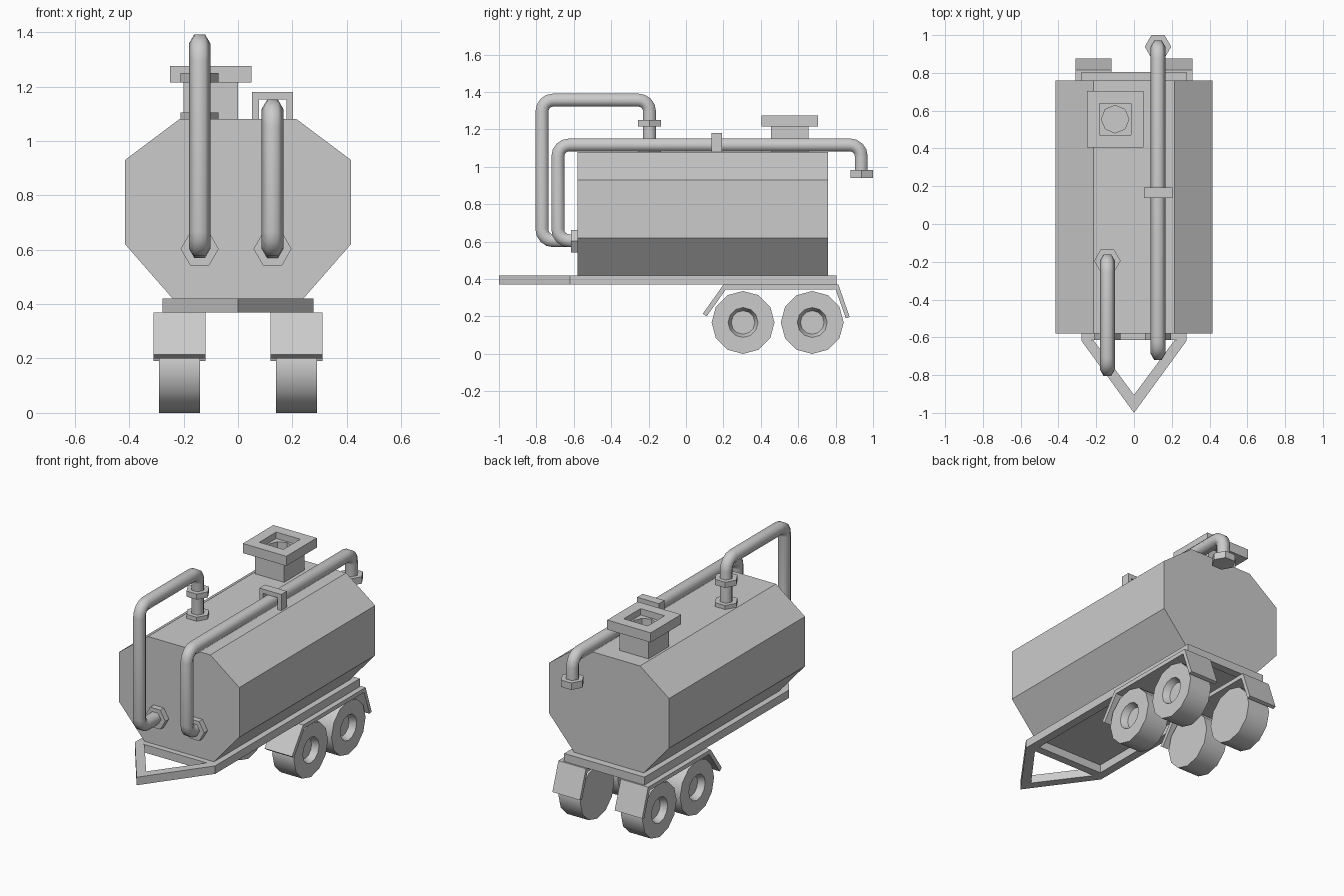
import bpy, bmesh, math
from mathutils import Vector

if "Cube" in bpy.data.objects:
    bpy.data.objects.remove(bpy.data.objects["Cube"], do_unlink=True)

GREY = (0.6, 0.6, 0.6, 1)
mat = bpy.data.materials.new("plain_grey")
mat.use_nodes = True
mat.diffuse_color = GREY
mat.node_tree.nodes["Principled BSDF"].inputs["Base Color"].default_value = GREY


def loft(name, rings, smooth=None):
    """Skin a list of equal-length point rings and cap both ends."""
    bm = bmesh.new()
    loops = [[bm.verts.new(p) for p in ring] for ring in rings]
    n = len(loops[0])
    for a, b in zip(loops, loops[1:]):
        for i in range(n):
            j = (i + 1) % n
            bm.faces.new((a[i], a[j], b[j], b[i]))
    bm.faces.new(loops[0][::-1])
    bm.faces.new(loops[-1])
    bmesh.ops.recalc_face_normals(bm, faces=bm.faces)
    mesh = bpy.data.meshes.new(name)
    bm.to_mesh(mesh)
    bm.free()
    mesh.materials.append(mat)
    if smooth:
        mesh.shade_smooth()
        mesh.set_sharp_from_angle(angle=math.radians(smooth))
    obj = bpy.data.objects.new(name, mesh)
    bpy.context.collection.objects.link(obj)
    return obj


def place(axis, u, v, t):
    return {"x": (t, u, v), "y": (u, t, v), "z": (u, v, t)}[axis]


def prism(name, outline, axis, start, end):
    return loft(name, [[place(axis, u, v, t) for u, v in outline] for t in (start, end)])


def box(name, x, y, z):
    return prism(name, [(x[0], y[0]), (x[1], y[0]), (x[1], y[1]), (x[0], y[1])], "z", *z)


def ngon(sides, radius, cu, cv, turn=0):
    angles = [math.radians(turn) + math.tau * i / sides for i in range(sides)]
    return [(cu + radius * math.cos(a), cv + radius * math.sin(a)) for a in angles]


def turned(name, axis, sides, centre, profile, turn=0, smooth=None):
    """Stack n-gons of (position, radius) along an axis."""
    return loft(name, [[place(axis, u, v, t) for u, v in ngon(sides, r, *centre, turn)]
                       for t, r in profile], smooth)


def pipe(name, x, corners, radius=0.04, bend=0.06, steps=4):
    """Hexagonal pipe through (y, z) corners with rounded bends."""
    pts = [Vector(c) for c in corners]
    path = [(pts[0], (pts[1] - pts[0]).normalized())]
    for a, b, c in zip(pts, pts[1:], pts[2:]):
        d0, d1 = (b - a).normalized(), (c - b).normalized()
        centre = b - d0 * bend + d1 * bend
        for i in range(steps + 1):
            t = math.pi / 2 * i / steps
            path.append((centre - d1 * bend * math.cos(t) + d0 * bend * math.sin(t),
                         d0 * math.cos(t) + d1 * math.sin(t)))
    path.append((pts[-1], (pts[-1] - pts[-2]).normalized()))
    rings = [[(x + u, p.x - d.y * v, p.y + d.x * v) for u, v in ngon(6, radius, 0, 0)]
             for p, d in path]
    return loft(name, rings, 70)


# Tank body
half = [(0.24, 0.42), (0.415, 0.62), (0.415, 0.93), (0.215, 1.08)]
prism("tank", half + [(-x, z) for x, z in half[::-1]], "y", -0.58, 0.76)

# Chassis frame and drawbar
BASE = (0.37, 0.42)
for side, s in (("left", 1), ("right", -1)):
    box(side + "_rail", sorted((s * 0.225, s * 0.277)), (-0.62, 0.805), BASE)
box("front_crossbar", (-0.225, 0.225), (-0.615, -0.565), BASE)
box("rear_crossbar", (-0.225, 0.225), (0.755, 0.805), BASE)
prism("drawbar", [(-0.277, -0.62), (0, -1), (0.277, -0.62), (0.215, -0.615),
                  (0, -0.905), (-0.215, -0.615)], "z", *BASE)

# Wheels with hub recess on the outside, and bent fenders
fender = [(0.09, 0.215), (0.2, 0.37), (0.815, 0.37), (0.875, 0.197),
          (0.855, 0.19), (0.8, 0.345), (0.213, 0.345), (0.11, 0.2)]
for side, s in (("left", 1), ("right", -1)):
    for end, y in (("front", 0.305), ("rear", 0.675)):
        turned(f"{side}_{end}_wheel", "x", 12, (y, 0.168),
               [(s * 0.14, 0.168), (s * 0.29, 0.168), (s * 0.29, 0.08), (s * 0.25, 0.063)],
               smooth=40)
    prism(side + "_fender", fender, "x", s * 0.12, s * 0.31)

# Filler hatch: square neck and collar with a stepped well
R2 = math.sqrt(2)
hatch = turned("filler_hatch", "z", 4, (-0.1, 0.555),
               [(1.07, 0.1 * R2), (1.215, 0.1 * R2), (1.215, 0.15 * R2), (1.275, 0.15 * R2),
                (1.275, 0.083 * R2), (1.235, 0.083 * R2)], turn=45)
cutter = turned("hatch_well_cutter", "z", 8, (-0.1, 0.555), [(1.18, 0.073), (1.25, 0.073)])
cutter.hide_render = True
cutter.hide_set(True)
cut = hatch.modifiers.new("well", "BOOLEAN")
cut.operation = "DIFFERENCE"
cut.object = cutter

# Pipes
TALL, LOW = -0.141, 0.127
pipe("tall_pipe", TALL, [(-0.57, 0.605), (-0.77, 0.605), (-0.77, 1.357), (-0.195, 1.357), (-0.195, 1.07)])
pipe("long_pipe", LOW, [(-0.57, 0.605), (-0.685, 0.605), (-0.685, 1.117), (0.937, 1.117), (0.937, 0.96)])

# Hexagonal pipe flanges
for name, x, axis, c, a, b in (
        ("tall_pipe_tank_flange", TALL, "y", 0.603, -0.615, -0.58),
        ("long_pipe_tank_flange", LOW, "y", 0.603, -0.615, -0.58),
        ("tall_pipe_roof_flange", TALL, "z", -0.195, 1.08, 1.105),
        ("tall_pipe_joint", TALL, "z", -0.195, 1.215, 1.25),
        ("long_pipe_outlet", LOW, "z", 0.939, 0.94, 0.983)):
    prism(name, ngon(6, 0.07, x, c), axis, a, b)

# Clamp over the long pipe
prism("pipe_clamp", [(0.052, 1.08), (0.052, 1.18), (0.203, 1.18), (0.203, 1.08),
                     (0.178, 1.08), (0.178, 1.153), (0.077, 1.153), (0.077, 1.08)], "y", 0.137, 0.192)
